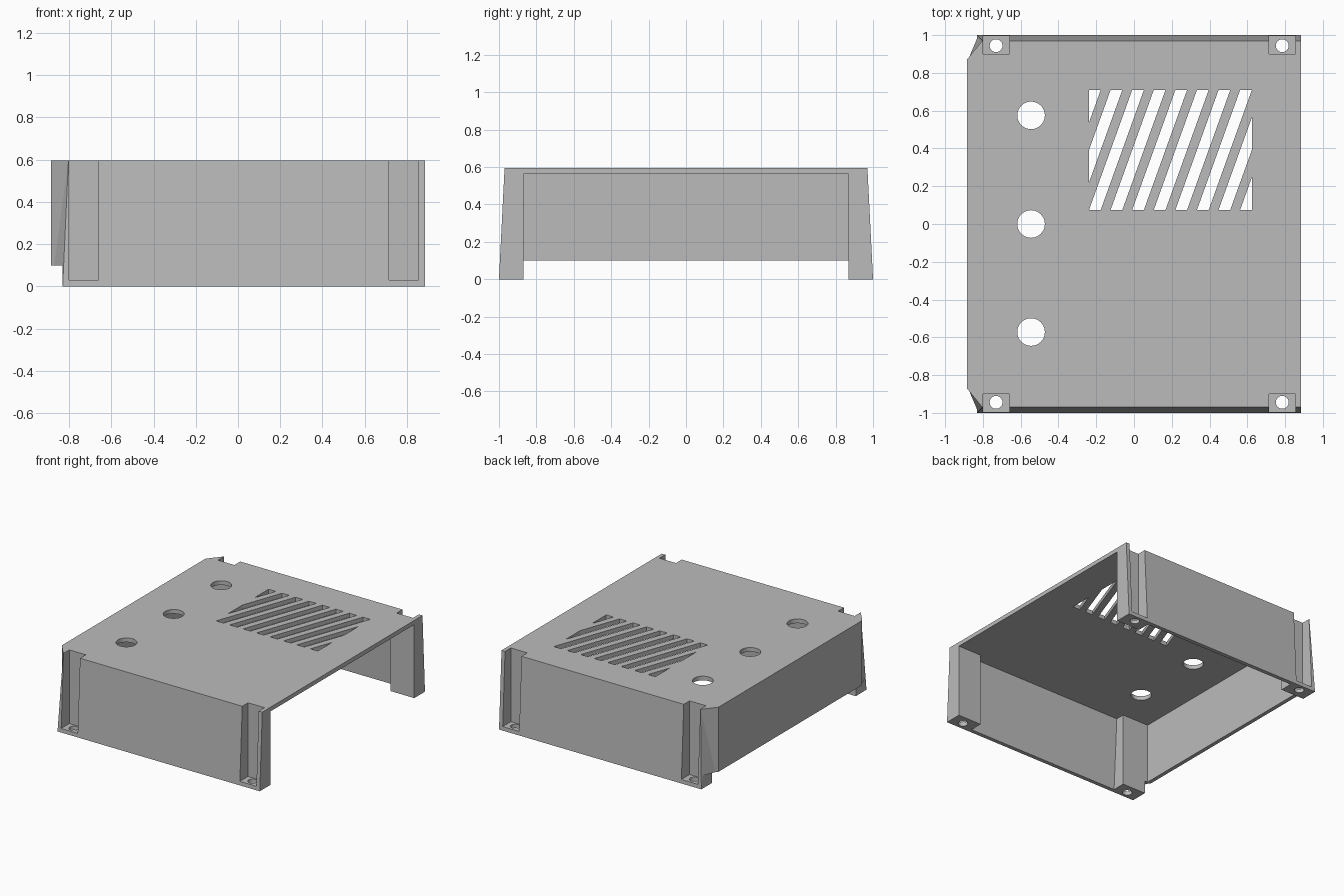
import bpy, bmesh

cube = bpy.data.objects.get("Cube")
if cube:
    bpy.data.objects.remove(cube, do_unlink=True)

grey = bpy.data.materials.new("plain grey")
grey.use_nodes = True
grey.diffuse_color = (0.5, 0.5, 0.5, 1)
grey.node_tree.nodes["Principled BSDF"].inputs["Base Color"].default_value = (0.5, 0.5, 0.5, 1)


def finish(bm, name):
    bmesh.ops.recalc_face_normals(bm, faces=bm.faces)
    mesh = bpy.data.meshes.new(name)
    bm.to_mesh(mesh)
    bm.free()
    mesh.materials.append(grey)
    obj = bpy.data.objects.new(name, mesh)
    bpy.context.collection.objects.link(obj)
    return obj


def loft(name, bottom, top, z0, z1):
    """Solid between two plan outlines with equal point counts."""
    bm = bmesh.new()
    low = [bm.verts.new((x, y, z0)) for x, y in bottom]
    high = [bm.verts.new((x, y, z1)) for x, y in top]
    bm.faces.new(low)
    bm.faces.new(high)
    for i in range(len(low)):
        j = (i + 1) % len(low)
        bm.faces.new((low[i], low[j], high[j], high[i]))
    # only the twisted corner faces need splitting
    bmesh.ops.triangulate(bm, faces=[f for f in bm.faces if len(f.verts) == 4])
    return finish(bm, name)


def box(name, x0, x1, y0, y1, z0, z1):
    plan = [(x0, y0), (x1, y0), (x1, y1), (x0, y1)]
    return loft(name, plan, plan, z0, z1)


def drill(name, x, y, z, radius):
    bpy.ops.mesh.primitive_cylinder_add(vertices=40, radius=radius, depth=0.2, location=(x, y, z))
    obj = bpy.context.object
    obj.name = name
    obj.data.materials.append(grey)
    return obj


def cut(target, cutter):
    bpy.context.view_layer.objects.active = target
    mod = target.modifiers.new("cut", 'BOOLEAN')
    mod.operation = 'DIFFERENCE'
    mod.solver = 'EXACT'
    mod.object = cutter
    bpy.ops.object.modifier_apply(modifier=mod.name)
    bpy.data.objects.remove(cutter, do_unlink=True)


def shell_plan(corner_x, half_y):
    side = [(0.885, half_y), (corner_x, half_y), (-0.885, 0.87)]
    return side + [(x, -y) for x, y in reversed(side)]


# Outer shell with leaning walls and chamfered corners
cover = loft("enclosure_cover", shell_plan(-0.83, 1.0), shell_plan(-0.803, 0.97), 0, 0.595)

# Inner cavity, open below and at one end, leaving the screw pillars
low_y, high_y = 0.972, 0.94
cavity = loft("cavity",
              [(-0.855, -low_y), (1, -low_y), (1, low_y), (-0.855, low_y)],
              [(-0.855, -high_y), (1, -high_y), (1, high_y), (-0.855, high_y)], -0.05, 0.563)
for s in (-1, 1):
    ya, yb = sorted((s * 0.87, s * 1.1))
    for x0, x1 in ((-0.95, -0.63), (0.685, 1.1)):
        cut(cavity, box("pillar", x0, x1, ya, yb, -0.1, 0.7))
cut(cover, cavity)

# Raised lower edge of the closed end
cut(cover, box("end_gap", -1, -0.83, -1.1, 1.1, -0.1, 0.1))

# Screw channels and screw holes
for s in (-1, 1):
    ya, yb = sorted((s * 0.9, s * 1.1))
    for x0, x1 in ((-0.8, -0.66), (0.715, 0.855)):
        cut(cover, box("channel", x0, x1, ya, yb, 0.03, 0.7))
        cut(cover, drill("screw_hole", (x0 + x1) / 2, s * 0.944, 0, 0.034))

# Three round openings in the top
for y in (-0.572, 0, 0.575):
    cut(cover, drill("round_opening", -0.545, y, 0.58, 0.073))

# Slanted vent slots, clipped to a rectangle
left, right, front, back = -0.238, 0.624, 0.075, 0.71
pitch, width = 0.1143, 0.062
bm = bmesh.new()
for k in range(10):
    x = left + k * pitch
    xf = x - 2 * pitch
    bm.faces.new([bm.verts.new((px, py, 0.5)) for px, py in
                  ((xf, front), (xf + width, front), (x + width, back), (x, back))])
for edge, normal in ((left, -1), (right, 1)):
    bmesh.ops.bisect_plane(bm, geom=bm.verts[:] + bm.edges[:] + bm.faces[:], dist=1e-5,
                           plane_co=(edge, 0, 0), plane_no=(normal, 0, 0), clear_outer=True)
bmesh.ops.delete(bm, geom=[v for v in bm.verts if not v.link_faces], context='VERTS')
raised = bmesh.ops.extrude_face_region(bm, geom=bm.faces[:], use_keep_orig=True)
bmesh.ops.translate(bm, vec=(0, 0, 0.2),
                    verts=[v for v in raised["geom"] if isinstance(v, bmesh.types.BMVert)])
cut(cover, finish(bm, "vent_slots"))
